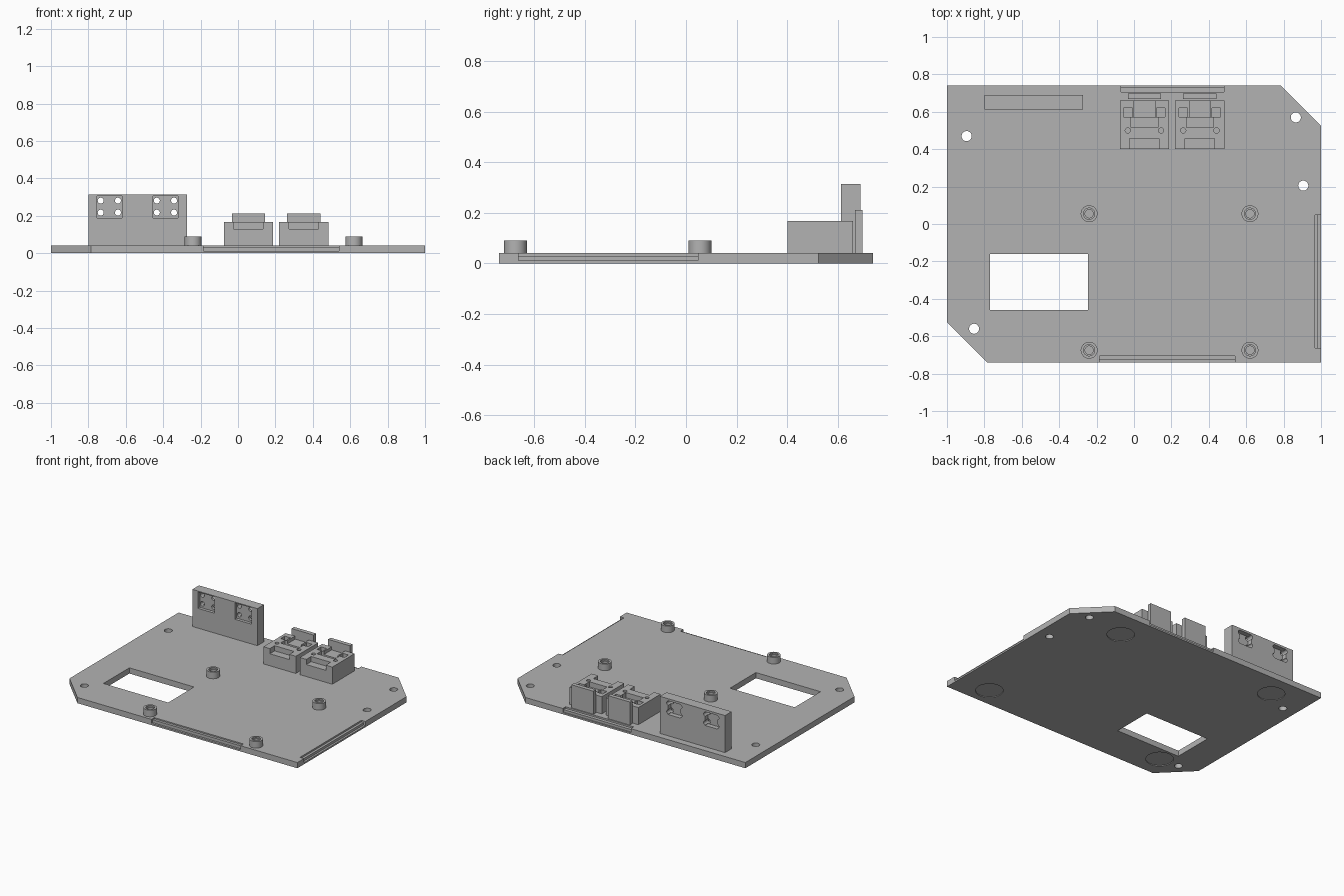
import bpy, bmesh

if "Cube" in bpy.data.objects:
    bpy.data.objects.remove(bpy.data.objects["Cube"], do_unlink=True)

grey = bpy.data.materials.new("plain grey")
grey.use_nodes = True
grey.diffuse_color = (0.45, 0.45, 0.45, 1)
grey.node_tree.nodes["Principled BSDF"].inputs["Base Color"].default_value = grey.diffuse_color


def link(name, bm):
    bmesh.ops.recalc_face_normals(bm, faces=bm.faces)
    mesh = bpy.data.meshes.new(name)
    bm.to_mesh(mesh)
    bm.free()
    mesh.materials.append(grey)
    ob = bpy.data.objects.new(name, mesh)
    bpy.context.collection.objects.link(ob)
    return ob


def prism(name, outline, z0, z1):
    bm = bmesh.new()
    face = bm.faces.new([bm.verts.new((x, y, z0)) for x, y in outline])
    top = bmesh.ops.extrude_face_region(bm, geom=[face])["geom"]
    for v in top:
        if isinstance(v, bmesh.types.BMVert):
            v.co.z = z1
    return link(name, bm)


def box(name, x0, x1, y0, y1, z0, z1):
    return prism(name, [(x0, y0), (x1, y0), (x1, y1), (x0, y1)], z0, z1)


def cylinder(name, x, y, r, z0, z1):
    bm = bmesh.new()
    bmesh.ops.create_cone(bm, cap_ends=True, segments=32, radius1=r, radius2=r, depth=z1 - z0)
    bmesh.ops.translate(bm, verts=bm.verts, vec=(x, y, (z0 + z1) / 2))
    return link(name, bm)


def activate(ob):
    bpy.ops.object.select_all(action="DESELECT")
    ob.select_set(True)
    bpy.context.view_layer.objects.active = ob


def cut(ob, cutters):
    activate(ob)
    for c in cutters:
        c.hide_render = True
        mod = ob.modifiers.new("cut", "BOOLEAN")
        mod.operation = "DIFFERENCE"
        mod.solver = "EXACT"
        mod.object = c
        bpy.ops.object.modifier_apply(modifier=mod.name)
        bpy.data.objects.remove(c, do_unlink=True)
    bpy.ops.object.shade_smooth_by_angle()


T = 0.042  # plate thickness

# Base plate with two clipped corners
plate = prism("base_plate", [(-0.785, -0.74), (1, -0.74), (1, 0.525), (0.785, 0.74),
                             (-1, 0.74), (-1, -0.525)], 0, T)
cutters = [box("window_cutter", -0.77, -0.245, -0.46, -0.16, -0.1, 0.1)]
# Screw holes
for x, y in [(-0.895, 0.47), (0.865, 0.57), (0.905, 0.205), (-0.855, -0.56)]:
    cutters.append(cylinder("hole_cutter", x, y, 0.027, -0.1, 0.1))
# Shallow foot recesses underneath
for x, y in [(-0.71, 0.57), (0.56, 0.53), (0.75, -0.6), (-0.7, -0.57)]:
    cutters.append(cylinder("foot_cutter", x, y, 0.092, -0.1, 0.005))
# Stepped notches along three edges
cutters += [
    box("side_step", 0.967, 1.1, -0.662, 0.048, 0.03, 0.1),
    box("side_notch", 0.985, 1.1, -0.662, 0.048, 0.012, 0.1),
    box("front_step", -0.185, 0.54, -0.9, -0.706, 0.033, 0.1),
    box("front_notch", -0.185, 0.54, -0.9, -0.725, 0.012, 0.1),
    box("rear_step", -0.07, 0.482, 0.706, 0.9, 0.03, 0.1),
    box("rear_notch", -0.07, 0.482, 0.73, 0.9, 0.012, 0.1),
]
cut(plate, cutters)

# Standoffs with stepped bores
for x, side in [(-0.24, "right"), (0.62, "left")]:
    for y, end in [(0.055, "rear"), (-0.675, "front")]:
        post = cylinder(f"{end}_{side}_standoff", x, y, 0.045, T - 0.002, 0.09)
        cut(post, [cylinder("bore", x, y, 0.022, T + 0.002, 0.2),
                   cylinder("counterbore", x, y, 0.03, 0.08, 0.2)])

# Upright panel with two sockets: front pocket, rear pocket and four pin holes
panel = box("socket_panel", -0.8, -0.272, 0.613, 0.69, T - 0.002, 0.314)
cutters = []
for cx in (-0.688, -0.388):
    cutters.append(box("front_pocket", cx - 0.067, cx + 0.067, 0.5, 0.635, 0.187, 0.307))
    cutters.append(box("rear_pocket", cx - 0.05, cx + 0.05, 0.655, 0.8, 0.198, 0.298))
    for dx in (-0.046, 0.046):
        for z in (0.217, 0.281):
            pin = cylinder("pin_hole", 0, 0, 0.016, -0.1, 0.1)
            pin.rotation_euler.x = 1.5708
            pin.location = (cx + dx, 0.65, z)
            cutters.append(pin)
bpy.context.view_layer.update()
cut(panel, cutters)

# Pair of connector blocks with rear tabs
for cx, side in [(0.056, "right"), (0.352, "left")]:
    block = box(f"{side}_connector", cx - 0.132, cx + 0.132, 0.402, 0.661, T - 0.002, 0.168)
    cutters = [
        box("front_notch", cx - 0.079, cx + 0.079, 0.3, 0.458, 0.13, 0.3),
        box("centre_pocket", cx - 0.072, cx + 0.072, 0.515, 0.57, 0.13, 0.3),
        box("rear_channel", cx - 0.055, cx + 0.055, 0.569, 0.8, 0.145, 0.3),
    ]
    for s in (-1, 1):
        a, b = sorted((cx + s * 0.065, cx + s * 0.111))
        cutters.append(box("latch_pocket", a, b, 0.573, 0.62, 0.1, 0.3))
        cutters.append(cylinder("peg_hole", cx + s * 0.089, 0.5, 0.014, 0.12, 0.3))
    cut(block, cutters)
    box(f"{side}_rear_tab", cx - 0.089, cx + 0.089, 0.668, 0.698, T - 0.002, 0.211)
